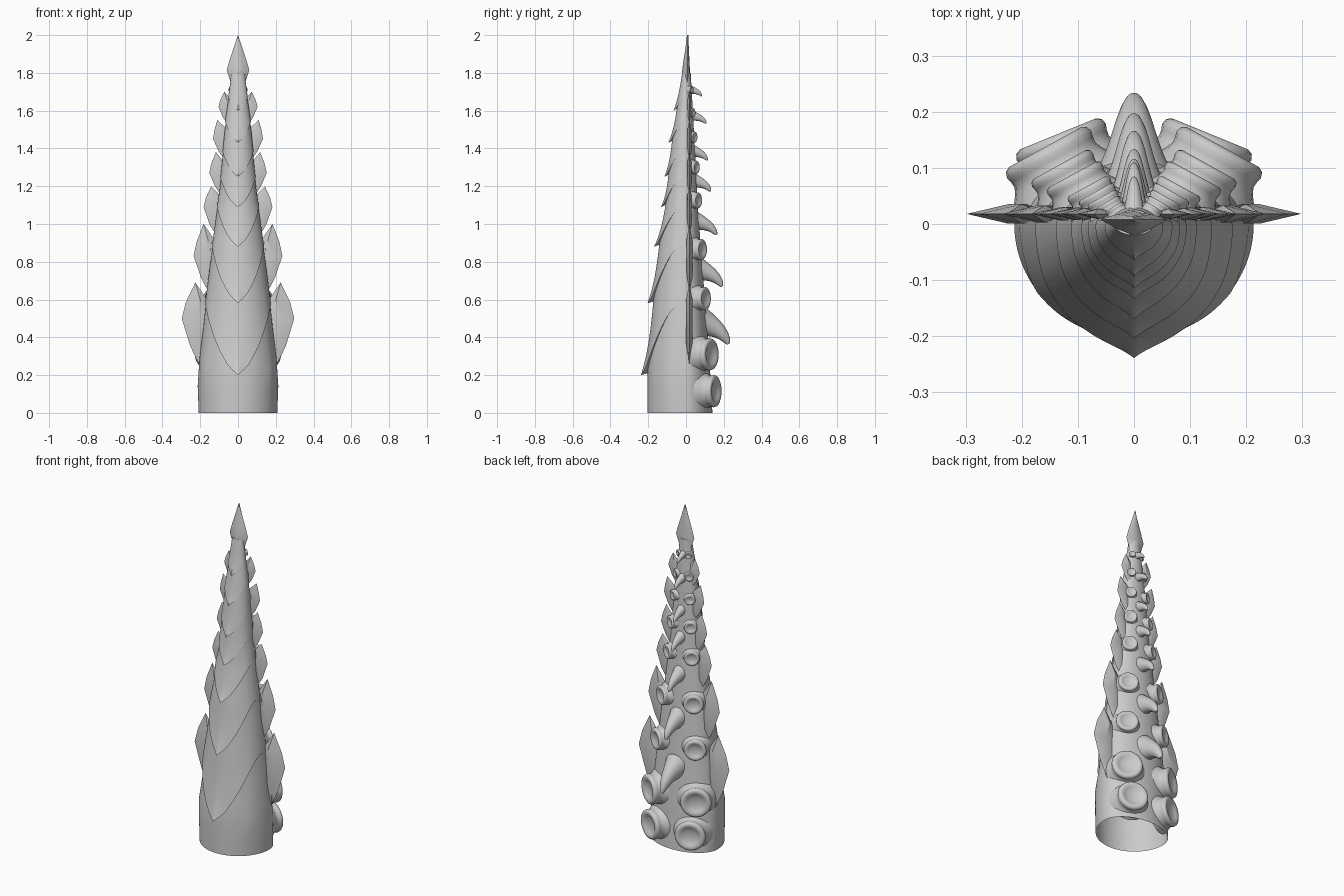
import bpy, bmesh
from math import sin, cos, pi, radians, exp
from mathutils import Vector, Matrix

cube = bpy.data.objects.get("Cube")
if cube:
    bpy.data.objects.remove(cube)

grey = bpy.data.materials.new("pale_grey")
grey.use_nodes = True
grey.diffuse_color = (0.6, 0.6, 0.6, 1)
grey.node_tree.nodes["Principled BSDF"].inputs["Base Color"].default_value = (0.6, 0.6, 0.6, 1)


def interp(table, z):
    for (a, p), (b, q) in zip(table, table[1:]):
        if z <= b:
            return p + (q - p) * max(0, z - a) / (b - a)
    return table[-1][1]


def finish(name, bm, angle=40):
    bmesh.ops.recalc_face_normals(bm, faces=bm.faces)
    mesh = bpy.data.meshes.new(name)
    bm.to_mesh(mesh)
    bm.free()
    mesh.materials.append(grey)
    ob = bpy.data.objects.new(name, mesh)
    bpy.context.collection.objects.link(ob)
    bpy.ops.object.select_all(action='DESELECT')
    ob.select_set(True)
    bpy.context.view_layer.objects.active = ob
    bpy.ops.object.shade_smooth_by_angle(angle=radians(angle))


def loft(bm, rings, cap_start=False, cap_end=False):
    rows = [[bm.verts.new(p) for p in ring] for ring in rings]
    n = len(rows[0])
    for lo, hi in zip(rows, rows[1:]):
        for i in range(n):
            j = (i + 1) % n
            bm.faces.new((lo[i], lo[j], hi[j], hi[i]))
    if cap_start:
        bm.faces.new(rows[0])
    if cap_end:
        bm.faces.new(rows[-1])


# Body profiles against height: half width, front depth, back depth
WIDTH = [(0, .208), (.24, .217), (.3, .2), (.6, .168), (.72, .155), (1, .12), (1.2, .094),
         (1.35, .082), (1.55, .065), (1.7, .046), (1.8, .035)]
FRONT = [(0, .205), (.2, .205), (.58, .174), (.88, .143), (1.1, .109), (1.25, .094),
         (1.43, .075), (1.6, .05), (1.8, .02)]
BACK = [(0, .14), (.36, .12), (.6, .1), (.86, .08), (1.1, .062), (1.4, .047), (1.8, .025)]
RISE = [(0, 0), (.2, .37), (.58, .3), (.88, .21), (1.1, .15), (1.43, .11), (1.75, .04), (1.8, 0)]
PLATES = [.2, .58, .88, 1.09, 1.25, 1.43, 1.6]


def on_body(angle, z, extra=0.0):
    depth = interp(FRONT if cos(angle) > 0 else BACK, z)
    return Vector(((interp(WIDTH, z) + extra) * sin(angle), -(depth + extra) * cos(angle), z))


def body_ring(t, lip_size, beak_size):
    """One ring that dips to a point at the front centre, with a flared lip."""
    ring = []
    for i in range(144):
        a = 2 * pi * i / 144
        off = min(a, 2 * pi - a)
        u = min(off / radians(78), 1)
        z = t + interp(RISE, t) * (.3 * u ** .7 + .7 * u * u * (3 - 2 * u))
        lip = .01 * lip_size + .024 * beak_size * exp(-off / radians(8))
        lip *= max(0, min(1, (radians(110) - off) / radians(50)))
        ring.append(on_body(a, z, lip * min(1, .3 + interp(FRONT, t) * 3.4)))
    return ring


# Tapering body with overlapping front plates, open at the base
rings = [body_ring(t, 0, 0) for t in (0, .05, .1, .15)]
for low, high in zip(PLATES, PLATES[1:] + [1.79]):
    rings.append(body_ring(low + .01, 0, 0))
    for s in (0, .06, .12, .2, .3, .45, .6, .8, .94):
        rings.append(body_ring(low + (high - low) * s, (1 - s) ** 1.5, (1 - s) ** 3))
rings.append(body_ring(1.8, 0, 0))
bm = bmesh.new()
loft(bm, rings, cap_end=True)
finish("body", bm, 50)


def leaf(name, outline, spine, thick, y=.018):
    """Flat blade: a thin outline with raised spines on both faces."""
    bm = bmesh.new()
    rim = [bm.verts.new((x, y, z)) for x, z in outline]
    for side in (-1, 1):
        mids = [bm.verts.new((x, y + side * thick, z)) for x, z in spine]
        n = len(rim)
        near = [min(mids, key=lambda m: abs(m.co.z - r.co.z)) for r in rim]
        for i in range(n):
            j = (i + 1) % n
            bm.faces.new((rim[i], rim[j], near[j]))
            if near[i] != near[j]:
                bm.faces.new((rim[i], near[j], near[i]))
    finish(name, bm, 35)


# Side blades: widest x, widest z, tip x, tip z, bottom z
BLADES = [(.298, .5, .226, .69, .24), (.235, .83, .182, 1, .62), (.182, 1.09, .142, 1.2, .93),
          (.152, 1.27, .117, 1.38, 1.14), (.132, 1.45, .11, 1.55, 1.33), (.103, 1.62, .072, 1.7, 1.52)]
for k, (wx, wz, tx, tz, bz) in enumerate(BLADES):
    for side, label in ((1, "left"), (-1, "right")):
        root = interp(WIDTH, bz) - .02
        inner = interp(WIDTH, wz) - .03
        h = tz - bz
        outline = [(root, bz), ((root + wx) / 2 + .005, bz + h * .25), (wx, wz),
                   (wx - (wx - tx) * .3, wz + (tz - wz) * .45), (tx, tz),
                   (inner + .012, wz + (tz - wz) * .5), (inner, wz), (inner, bz + h * .25)]
        spine = [((root + inner) / 2 + .015, bz + h * .25), ((wx + inner) / 2, wz),
                 ((tx + inner) / 2 + .012, wz + (tz - wz) * .5)]
        leaf(f"{label}_blade_{k + 1}", [(x * side, z) for x, z in outline],
             [(x * side, z) for x, z in spine], .004 + .03 * h)

# Arrow shaped tip
bm = bmesh.new()
TIP = [(1.7, .043, .03, .028), (1.755, .04, .026, .025), (1.79, .052, .022, .023),
       (1.815, .06, .02, .021), (1.87, .044, .013, .018), (1.93, .024, .003, .015), (2, .001, -.008, .011)]
loft(bm, [[(w, .008, z), (w * .5, (.008 + b) / 2 + .003, z), (0, b, z), (-w * .5, (.008 + b) / 2 + .003, z),
           (-w, .008, z), (-w * .5, (.008 - f) / 2 - .003, z), (0, -f, z), (w * .5, (.008 - f) / 2 - .003, z)]
          for z, w, f, b in TIP], True, True)
finish("arrow_tip", bm, 40)

# Thorns pointing down along the middle of the back: tip y, tip z, size
THORNS = [(.225, .36, .16), (.19, .665, .13), (.16, .94, .105), (.129, 1.17, .085),
          (.112, 1.335, .075), (.106, 1.53, .065), (.082, 1.675, .055)]
for k, (ty, tz, size) in enumerate(THORNS):
    base = Vector((0, interp(BACK, tz + size / 2) - .025, tz + size * .72))
    bend = Vector((0, ty - size * .2, tz + size * .52))
    tip = Vector((0, ty, tz + size * .03))
    rings = []
    for i in range(12):
        t = i / 11
        p = base * (1 - t) ** 2 + bend * 2 * t * (1 - t) + tip * t * t
        d = ((bend - base) * (1 - t) + (tip - bend) * t).normalized()
        up = d.cross(Vector((1, 0, 0)))
        r = size * (.06 + .33 * (1 - t) ** .8 + .12 * (1 - t) ** 5)
        rings.append([p + Vector((r * .85 * cos(a), 0, 0)) + up * r * sin(a)
                      for a in (2 * pi * j / 20 for j in range(20))])
    bm = bmesh.new()
    loft(bm, rings, cap_end=True)
    finish(f"back_thorn_{k + 1}", bm, 60)

# Suckers in mirrored rows on either side of the thorns: height, radius, angle from the back
CUP = [(1.3, -.5), (1.18, -.3), (1.03, -.1), (.96, .05), (.97, .18), (1, .3), (.96, .42),
       (.85, .48), (.7, .46), (.56, .38), (.4, .31), (.03, .29)]
SUCKERS = [(.115, .086, 33), (.31, .086, 42), (.605, .062, 43), (.865, .056, 43), (1.125, .043, 43),
           (1.3, .036, 43), (1.46, .03, 43), (1.59, .024, 43), (1.71, .018, 43)]
for k, (z, r, deg) in enumerate(SUCKERS):
    for side, label in ((1, "left"), (-1, "right")):
        a = pi - side * radians(deg)
        p = on_body(a, z)
        normal = Vector((p.x / interp(WIDTH, z) ** 2, p.y / interp(BACK, z) ** 2, 0)).normalized()
        place = Matrix.Translation(p + normal * r * .13) @ normal.to_track_quat('Z', 'Y').to_matrix().to_4x4()
        bm = bmesh.new()
        loft(bm, [[place @ Vector((r * q * cos(b), r * q * sin(b), r * h))
                   for b in (2 * pi * j / 24 for j in range(24))] for q, h in CUP], cap_end=True)
        finish(f"{label}_sucker_{k + 1}", bm, 60)
